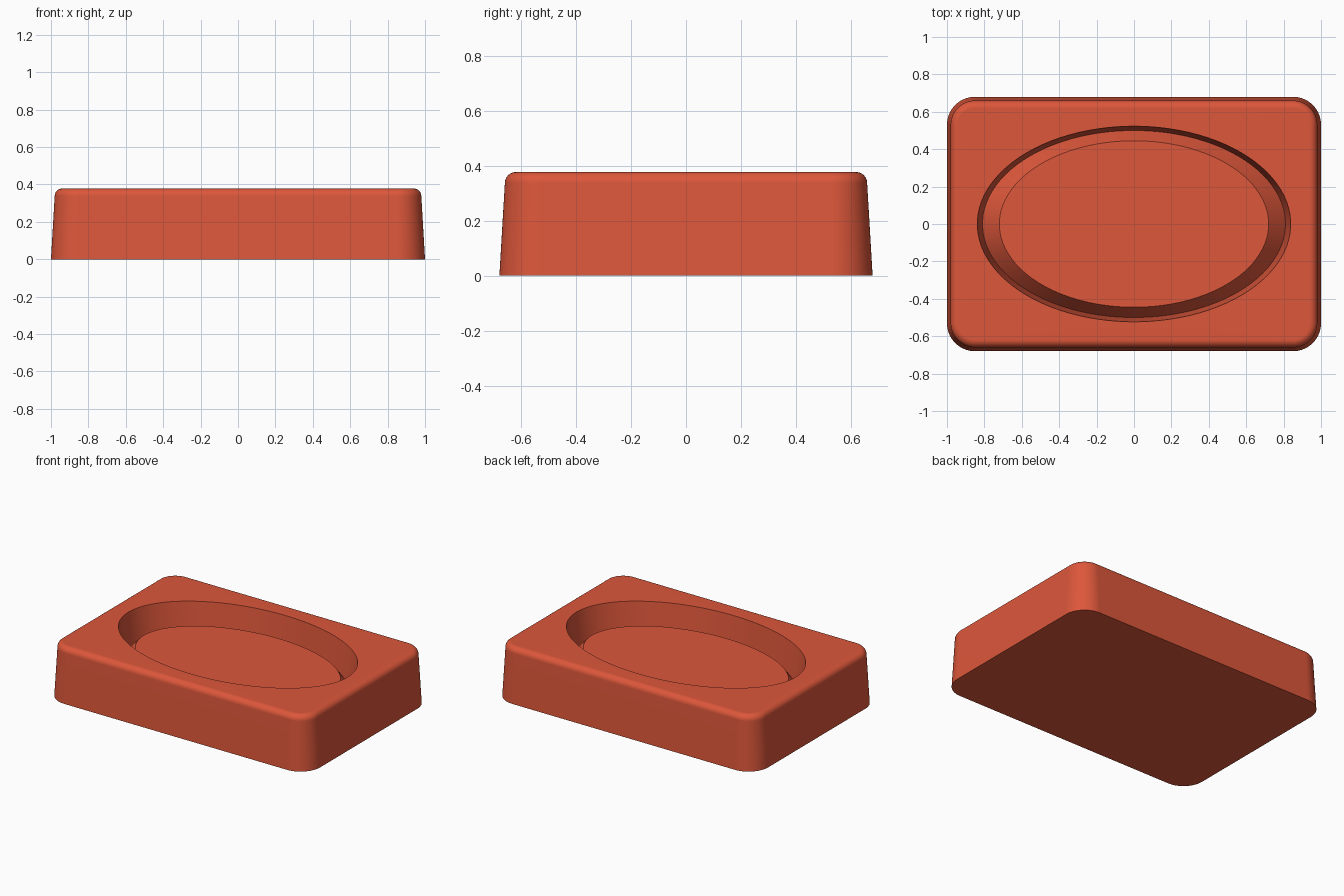
import bpy, bmesh
from math import sin, cos, pi, radians

STEPS = 24          # points per quarter turn
HEIGHT = 0.378
FILLET = 0.04
TAPER = 0.02

cube = bpy.data.objects.get("Cube")
if cube:
    bpy.data.objects.remove(cube, do_unlink=True)


def rounded_rect(bm, inset, z, hx=1.0, hy=0.68, radius=0.15):
    """Ring of vertices around a rounded rectangle shrunk by inset."""
    r = radius - inset
    ring = []
    for quarter, (sx, sy) in enumerate([(1, 1), (-1, 1), (-1, -1), (1, -1)]):
        for j in range(STEPS):
            a = (quarter + j / (STEPS - 1)) * pi / 2
            ring.append(bm.verts.new((sx * (hx - radius) + r * cos(a),
                                      sy * (hy - radius) + r * sin(a), z)))
    return ring


def ellipse(bm, rx, ry, z):
    """Ring of vertices around an ellipse."""
    angles = [(i + 0.5) * pi / 2 / STEPS for i in range(4 * STEPS)]
    return [bm.verts.new((rx * cos(a), ry * sin(a), z)) for a in angles]


def loft(bm, rings):
    """Skin neighbouring rings and cap both ends."""
    for low, high in zip(rings, rings[1:]):
        for i in range(len(low)):
            k = (i + 1) % len(low)
            bm.faces.new((low[i], low[k], high[k], high[i]))
    bm.faces.new(rings[0][::-1])
    bm.faces.new(rings[-1])


red = bpy.data.materials.new("brick_red")
red.use_nodes = True
colour = (0.72, 0.095, 0.043, 1.0)
red.diffuse_color = colour
red.node_tree.nodes["Principled BSDF"].inputs["Base Color"].default_value = colour

bm = bmesh.new()

# Tapered outer wall with a rounded upper edge
rings = [rounded_rect(bm, 0, 0)]
for i in range(7):
    a = i / 6 * pi / 2
    rings.append(rounded_rect(bm, TAPER + FILLET * (1 - cos(a)),
                              HEIGHT - FILLET * (1 - sin(a))))

# Oval recess: steep wall, groove, then a raised flat platform
rings.append(ellipse(bm, 0.838, 0.523, HEIGHT))
rings.append(ellipse(bm, 0.81, 0.50, 0.155))
rings.append(ellipse(bm, 0.72, 0.445, 0.25))
loft(bm, rings)
bmesh.ops.recalc_face_normals(bm, faces=bm.faces)

mesh = bpy.data.meshes.new("oval_recess_block")
bm.to_mesh(mesh)
bm.free()
mesh.materials.append(red)
block = bpy.data.objects.new("oval_recess_block", mesh)
bpy.context.collection.objects.link(block)

# Smooth shading with crisp edges and flat large faces
bpy.ops.object.select_all(action='DESELECT')
block.select_set(True)
bpy.context.view_layer.objects.active = block
bpy.ops.object.shade_smooth_by_angle(angle=radians(30))
weighted = block.modifiers.new("flat_faces", 'WEIGHTED_NORMAL')
weighted.keep_sharp = True
